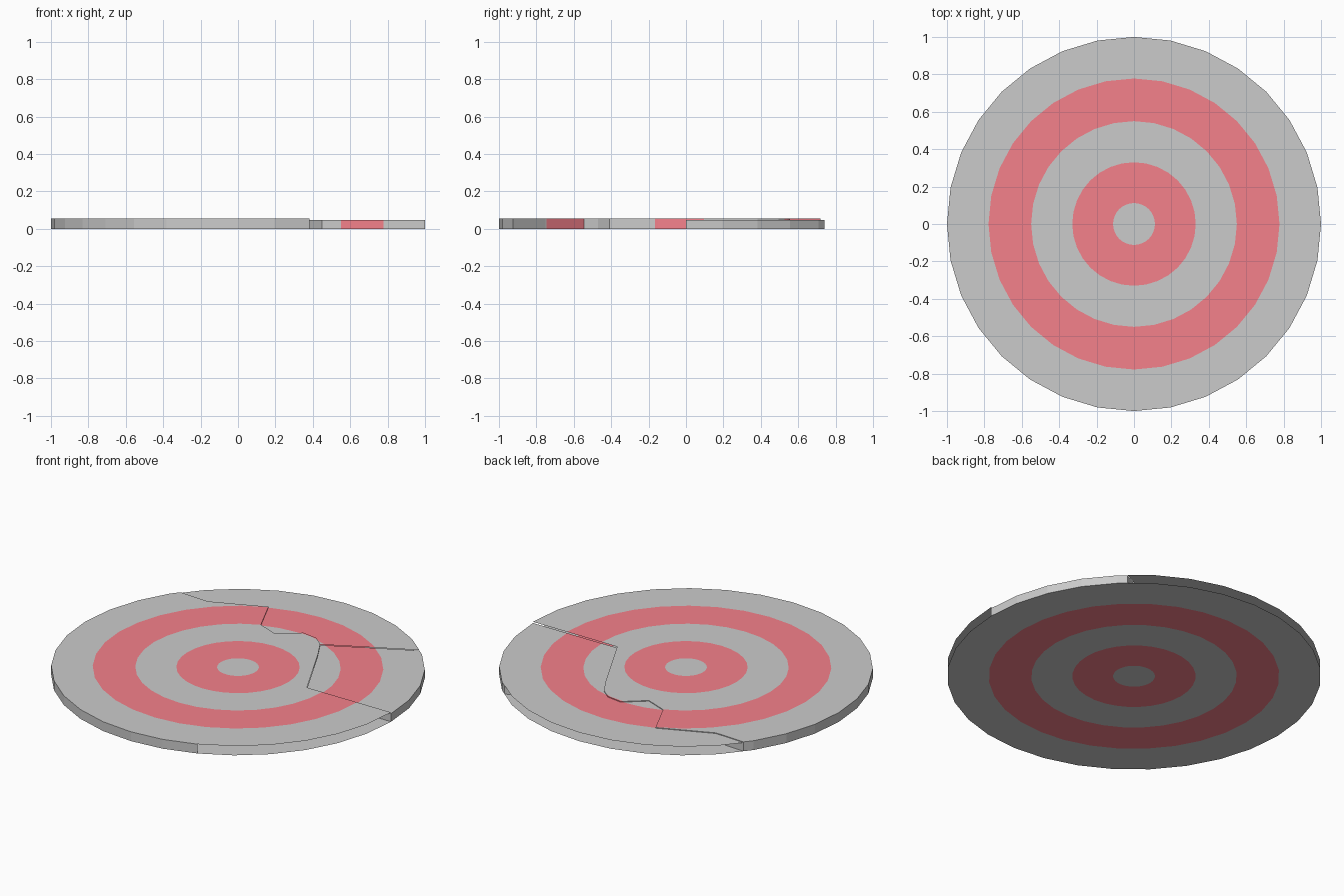
import bpy, bmesh
from math import sin, cos, tau, pi, atan2, hypot
from mathutils import Vector
from mathutils.geometry import delaunay_2d_cdt

if "Cube" in bpy.data.objects:
    bpy.data.objects.remove(bpy.data.objects["Cube"])

SIDES = 32
RADII = [0.112, 0.33, 0.55, 0.778, 1.0]
STEP = tau / SIDES

red = bpy.data.materials.new("target_red")
red.diffuse_color = (0.91, 0.22, 0.26, 1)
red.use_nodes = True
red.node_tree.nodes["Principled BSDF"].inputs["Base Color"].default_value = red.diffuse_color

# crack lines, running slightly past the rim
right_corner, kink, top_corner = (0.45, 0.0), (0.255, 0.383), (0.191, 0.494)
crack_right = [right_corner, (1.1, 0.0)]
crack_left = [right_corner, kink, top_corner]
crack_upper = [top_corner, (0.66, 0.737), (0.82, 0.82)]
crack_back = [top_corner, (0.129, 0.544), (0.036, 0.557), (-0.08, 0.46), (-0.208, 0.511),
              (-0.305, 0.72), (-0.609, 0.59), (-0.8, 0.6), (-0.95, 0.61)]
crack_front = [kink, (0.314, 0.1), (0.29, -0.15), (0.19, -0.41), (0.1, -0.47),
               (0.05, -0.545), (0.21, -0.75), (0.383, -0.924), (0.43, -1.05)]

# outlines of the broken pieces; the main piece is everything else
outlines = {
    "right_piece": crack_left + crack_upper[1:] + [(1.3, 0.8), (1.3, 0.0)],
    "back_piece": crack_back[::-1] + crack_upper[1:] + [(0.82, 1.3), (-0.95, 1.3)],
    "front_piece": crack_front[::-1] + [right_corner, (1.3, 0.0), (1.3, -1.3), (0.43, -1.3)],
}


def inside(p, poly):
    hit = False
    for (x1, y1), (x2, y2) in zip(poly, poly[1:] + poly[:1]):
        if (y1 > p[1]) != (y2 > p[1]) and p[0] < x1 + (p[1] - y1) / (y2 - y1) * (x2 - x1):
            hit = not hit
    return hit


def ring_of(p):
    a = atan2(p[1], p[0]) % STEP
    r = hypot(*p) * cos(a - STEP / 2) / cos(STEP / 2)
    return next((i for i, R in enumerate(RADII) if r < R), None)


# flat layout: ring circles crossed by the crack lines
pts, edges = [], []
def add_line(line, closed=False):
    n, k = len(pts), len(line)
    pts.extend(Vector(p) for p in line)
    edges.extend((n + i, n + (i + 1) % k) for i in range(k if closed else k - 1))

for R in RADII:
    add_line([(R * cos(i * STEP), R * sin(i * STEP)) for i in range(SIDES)], True)
for crack in (crack_right, crack_left, crack_upper, crack_back, crack_front):
    add_line(crack)
flat, _, tris, *_ = delaunay_2d_cdt(pts, edges, [], 0, 1e-5)

groups = {}
for t in tris:
    c = sum((flat[i] for i in t), Vector((0, 0))) / 3
    ring = ring_of(c)
    if ring is not None:
        name = next((n for n, o in outlines.items() if inside(c, o)), "main_piece")
        groups.setdefault(name, []).append((list(t), ring % 2))


def make_piece(name, height, walls):
    bm = bmesh.new()
    lo, hi, sides = {}, {}, {}
    for t, mat in groups[name]:
        if (flat[t[1]] - flat[t[0]]).cross(flat[t[2]] - flat[t[0]]) < 0:
            t = t[::-1]
        for i in t:
            if i not in lo:
                lo[i] = bm.verts.new((*flat[i], 0))
                hi[i] = bm.verts.new((*flat[i], height))
        bm.faces.new([hi[i] for i in t]).material_index = mat
        bm.faces.new([lo[i] for i in t[::-1]]).material_index = mat
        for a, b in zip(t, t[1:] + t[:1]):
            if sides.pop((b, a), None) is None:
                sides[a, b] = mat
    # side walls along rim and cracks
    if walls:
        for (a, b), mat in sides.items():
            bm.faces.new([lo[a], lo[b], hi[b], hi[a]]).material_index = mat
    me = bpy.data.meshes.new(name)
    bm.to_mesh(me)
    bm.free()
    me.materials.append(None)
    me.materials.append(red)
    bpy.context.collection.objects.link(bpy.data.objects.new(name, me))


# solid pieces, and the two pieces with open sides
make_piece("main_piece", 0.055, True)
make_piece("right_piece", 0.048, True)
make_piece("back_piece", 0.051, False)
make_piece("front_piece", 0.055, False)
